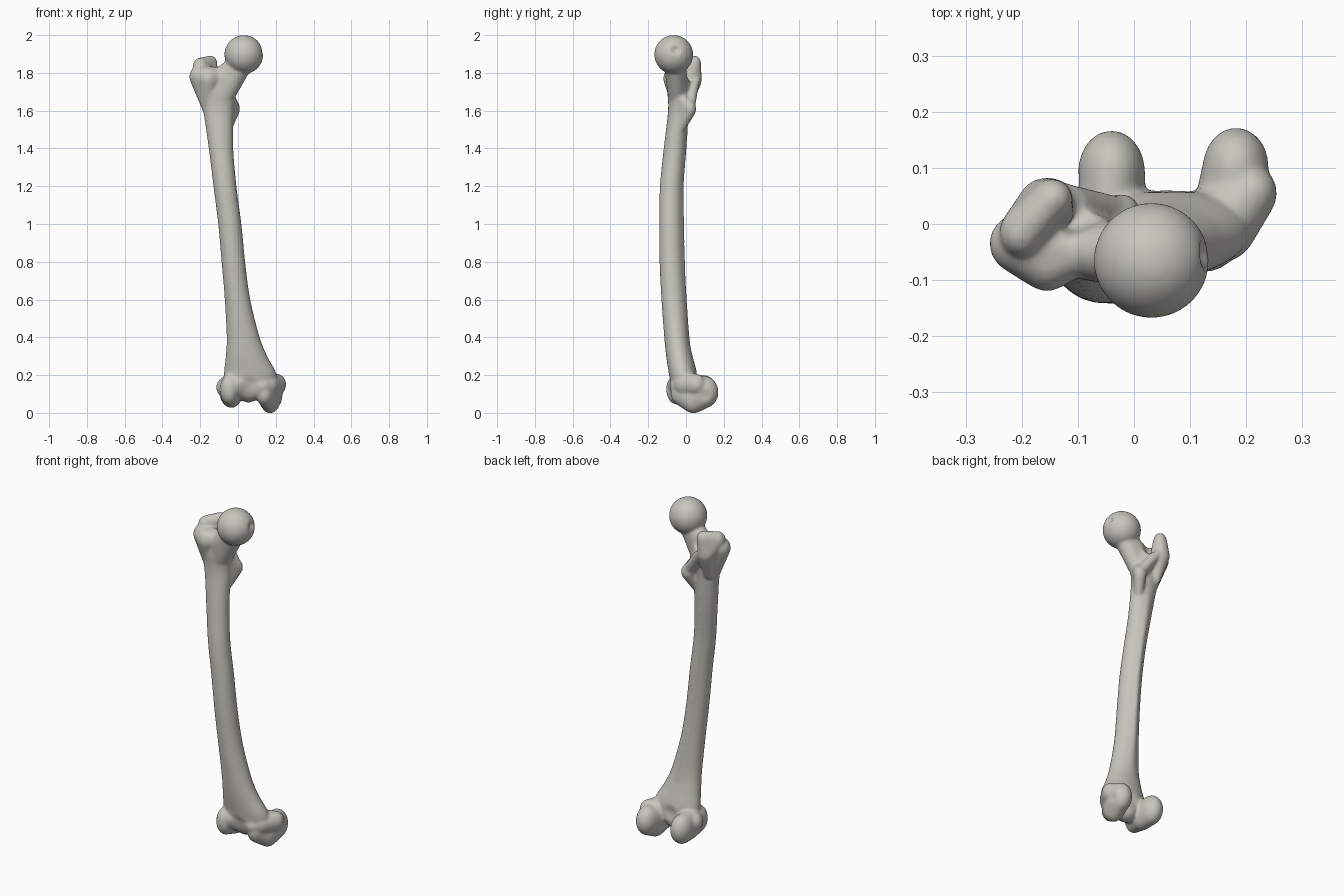
import bpy, bmesh, math
from mathutils import Vector, Matrix

cube = bpy.data.objects.get("Cube")
if cube:
    bpy.data.objects.remove(cube, do_unlink=True)

bone = bpy.data.materials.new("bone_ivory")
bone.use_nodes = True
COLOUR = (0.57, 0.56, 0.51, 1)
bone.diffuse_color = COLOUR
bone.node_tree.nodes["Principled BSDF"].inputs["Base Color"].default_value = COLOUR

parts = []


def finish(name, bm):
    bmesh.ops.recalc_face_normals(bm, faces=bm.faces[:])
    mesh = bpy.data.meshes.new(name)
    bm.to_mesh(mesh)
    bm.free()
    mesh.materials.append(bone)
    ob = bpy.data.objects.new(name, mesh)
    bpy.context.collection.objects.link(ob)
    parts.append(ob)
    return ob


def hull(name, *blobs):
    """Convex skin around ellipsoids given as (centre, radii)."""
    bm = bmesh.new()
    for centre, radii in blobs:
        m = Matrix.Translation(centre) @ Matrix.Diagonal((*radii, 1))
        bmesh.ops.create_uvsphere(bm, u_segments=32, v_segments=20, radius=1, matrix=m)
    if len(blobs) > 1:
        for f in bm.faces[:]:
            bm.faces.remove(f)
        for e in bm.edges[:]:
            bm.edges.remove(e)
        res = bmesh.ops.convex_hull(bm, input=bm.verts[:])
        bmesh.ops.delete(bm, geom=[v for v in bm.verts if not v.link_faces], context='VERTS')
    return finish(name, bm)


def ball(r):
    return (r, r, r)


def cubic(a, b, c, d, t):
    return b + 0.5 * t * (c - a + t * (2*a - 5*b + 4*c - d + t * (3 * (b - c) + d - a)))


# Shaft: z, then left/right limits in x and front/back limits in y
ROWS = [
    (0.11, -0.07, 0.19, -0.08, 0.06), (0.20, -0.075, 0.205, -0.09, 0.06),
    (0.30, -0.065, 0.155, -0.105, 0.035), (0.40, -0.06, 0.115, -0.115, 0.015),
    (0.60, -0.07, 0.065, -0.13, -0.003), (0.80, -0.087, 0.038, -0.14, -0.015),
    (1.00, -0.105, 0.018, -0.142, -0.02), (1.20, -0.13, -0.008, -0.138, -0.02),
    (1.40, -0.155, -0.025, -0.118, -0.003), (1.60, -0.185, -0.025, -0.095, 0.015),
    (1.70, -0.215, -0.012, -0.098, 0.025), (1.77, -0.225, -0.03, -0.09, 0.03),
]


def make_shaft():
    bm, rings, n, steps = bmesh.new(), [], 48, 6
    last = len(ROWS) - 1
    for i in range(last):
        quad = [ROWS[max(0, min(last, i + k))] for k in (-1, 0, 1, 2)]
        for s in range(steps + (i == last - 1)):
            z, x0, x1, y0, y1 = (cubic(*col, s / steps) for col in zip(*quad))
            ridge = 0.012 * max(0, 1 - abs(z - 0.95) / 0.6) ** 0.5
            ring = []
            for k in range(n):
                a = math.tau * k / n
                # rough line along the back
                bump = ridge * max(0, math.sin(a)) ** 24
                ring.append(bm.verts.new(((x0 + x1) / 2 + (x1 - x0) / 2 * math.cos(a),
                                          (y0 + y1) / 2 + (y1 - y0) / 2 * math.sin(a) + bump, z)))
            rings.append(ring)
    for lo, hi in zip(rings, rings[1:]):
        for k in range(n):
            bm.faces.new((lo[k], lo[k - 1], hi[k - 1], hi[k]))
    bm.faces.new(rings[0])
    bm.faces.new(rings[-1])
    return finish("shaft", bm)


femur = make_shaft()

# Upper end: head, neck and trochanters
hull("head", ((0.031, -0.065, 1.897), ball(0.103)))
hull("neck", ((0.01, -0.06, 1.84), (0.062, 0.056, 0.062)),
     ((-0.08, -0.045, 1.76), (0.07, 0.055, 0.075)),
     ((-0.11, -0.04, 1.64), (0.07, 0.05, 0.06)))
hull("trochanter_front", ((-0.20, -0.035, 1.78), (0.058, 0.055, 0.06)),
     ((-0.155, -0.07, 1.77), (0.05, 0.05, 0.06)),
     ((-0.10, -0.05, 1.78), (0.04, 0.04, 0.05)),
     ((-0.155, -0.035, 1.60), ball(0.03)))
hull("trochanter_crest", ((-0.20, -0.015, 1.83), (0.04, 0.045, 0.05)),
     ((-0.145, 0.045, 1.85), (0.036, 0.035, 0.042)),
     ((-0.155, 0.04, 1.76), (0.05, 0.043, 0.05)),
     ((-0.15, 0.0, 1.62), ball(0.025)))
hull("back_crest", ((-0.125, 0.045, 1.76), ball(0.028)), ((-0.025, 0.02, 1.62), ball(0.028)),
     ((-0.09, -0.03, 1.66), ball(0.04)))
hull("lesser_trochanter", ((-0.025, 0.022, 1.61), (0.036, 0.032, 0.045)),
     ((-0.05, -0.02, 1.52), ball(0.025)), ((-0.04, -0.02, 1.66), ball(0.03)))

# Lower end: knuckles, their side bumps and the groove between
hull("inner_condyle", ((0.182, 0.097, 0.11), (0.06, 0.075, 0.085)),
     ((0.17, 0.04, 0.075), (0.055, 0.07, 0.077)),
     ((0.14, -0.03, 0.105), (0.045, 0.05, 0.065)))
hull("inner_epicondyle", ((0.21, 0.055, 0.15), (0.045, 0.05, 0.055)),
     ((0.15, 0.0, 0.15), ball(0.07)))
hull("outer_condyle", ((-0.04, 0.092, 0.115), (0.06, 0.075, 0.085)),
     ((-0.035, 0.03, 0.09), (0.055, 0.07, 0.063)),
     ((-0.045, -0.05, 0.125), (0.05, 0.055, 0.08)))
hull("outer_epicondyle", ((-0.075, 0.02, 0.135), (0.04, 0.05, 0.05)),
     ((-0.02, 0.0, 0.16), ball(0.06)))
hull("knee_groove", ((-0.03, -0.04, 0.15), ball(0.055)), ((0.13, -0.03, 0.14), ball(0.055)),
     ((0.055, 0.0, 0.115), ball(0.06)))

# Fuse the parts into one skin
bpy.ops.object.select_all(action='DESELECT')
for ob in parts:
    ob.select_set(True)
bpy.context.view_layer.objects.active = femur
bpy.ops.object.join()
femur.name = "femur"
remesh = femur.modifiers.new("fuse", 'REMESH')
remesh.mode = 'VOXEL'
remesh.voxel_size = 0.007
bpy.ops.object.modifier_apply(modifier=remesh.name)

# Hollows: centre, reach, push
DENTS = [
    ((0.130, -0.055, 1.922), 0.032, (-0.018, 0, -0.004)),
    ((-0.105, 0.03, 1.80), 0.06, (0.0, -0.02, -0.025)),
    ((0.06, -0.10, 0.13), 0.07, (0, 0.018, 0)),
    ((0.065, 0.07, 0.17), 0.05, (0, -0.012, 0)),
    ((0.245, 0.10, 0.09), 0.04, (-0.008, 0, 0)),
    ((-0.10, 0.07, 0.09), 0.04, (0.008, 0, 0)),
]
for v in femur.data.vertices:
    for centre, reach, push in DENTS:
        d = (v.co - Vector(centre)).length / reach
        if d < 1:
            v.co += Vector(push) * (1 - d * d) ** 2

smooth = femur.modifiers.new("soften", 'SMOOTH')
smooth.factor = 0.5
smooth.iterations = 10
bpy.ops.object.modifier_apply(modifier=smooth.name)
femur.data.materials.clear()
femur.data.materials.append(bone)
bpy.ops.object.shade_smooth()
